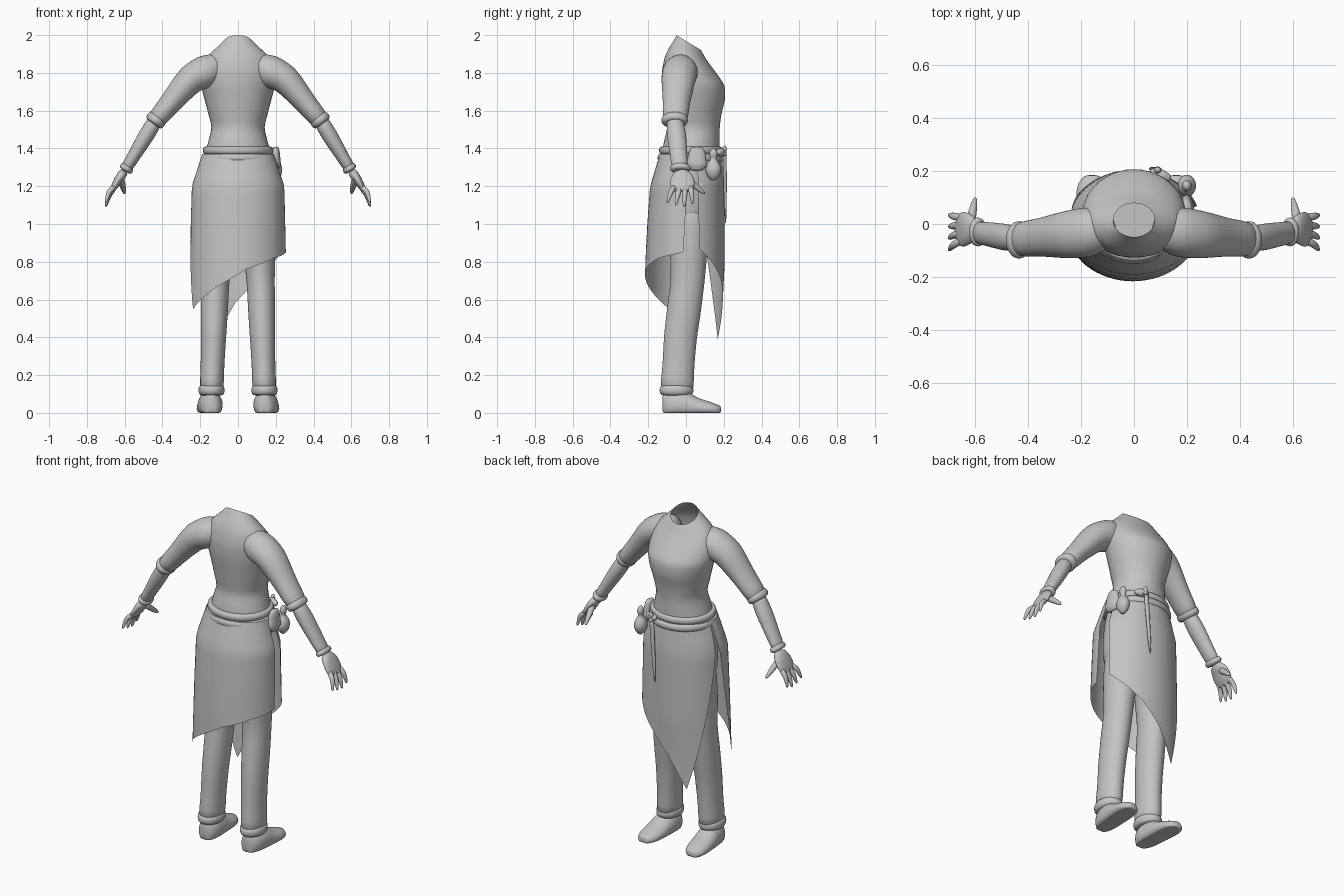
import bpy
import bmesh
from math import sin, cos, pi, radians
from mathutils import Vector

cube = bpy.data.objects.get("Cube")
if cube:
    bpy.data.objects.remove(cube, do_unlink=True)

grey = bpy.data.materials.new("plain grey")
grey.use_nodes = True
grey.diffuse_color = (.55, .55, .55, 1)
grey.node_tree.nodes["Principled BSDF"].inputs["Base Color"].default_value = grey.diffuse_color


def finish(name, bm, mirror=False, rounded=True):
    """Turn a bmesh into a smooth-shaded object, optionally mirrored across x."""
    for face in bm.faces:
        face.smooth = True
    mesh = bpy.data.meshes.new(name)
    bm.to_mesh(mesh)
    bm.free()
    mesh.materials.append(grey)
    part = bpy.data.objects.new(name, mesh)
    bpy.context.collection.objects.link(part)
    if mirror:
        part.modifiers.new("mirror", "MIRROR").use_mirror_merge = False
    if rounded:
        part.modifiers.new("rounding", "SUBSURF").levels = 1


def skin(name, rings, mirror=False, open_top=False):
    """Bridge a list of closed point rings and cap the ends."""
    bm = bmesh.new()
    rows = [[bm.verts.new(point) for point in ring] for ring in rings]
    for low, high in zip(rows, rows[1:]):
        for i in range(len(low)):
            bm.faces.new((low[i - 1], low[i], high[i], high[i - 1]))
    bm.faces.new(rows[0])
    if not open_top:
        bm.faces.new(rows[-1])
    bmesh.ops.recalc_face_normals(bm, faces=bm.faces[:])
    finish(name, bm, mirror)


def turn(sides=20):
    return [2 * pi * i / sides for i in range(sides)]


def oval(z, width, back, front, tilt=0):
    """Ring around the body axis; tilt lowers its front edge and raises its back."""
    middle, depth = (front + back) / 2, (front - back) / 2
    return [(width * cos(a), middle + depth * sin(a), z - tilt * sin(a)) for a in turn()]


def along(values, t):
    """Blend through evenly spaced numbers or vectors, t running from start to end."""
    place = min(max(t, 0), 1) * (len(values) - 1)
    i = min(int(place), len(values) - 2)
    return values[i] + (values[i + 1] - values[i]) * (place - i)


def tube(name, path, radii, wide=(1, 1), mirror=False):
    """Tube along a path; wide stretches the section front to back."""
    path = [Vector(point) for point in path]
    steps = 2 * (len(radii) - 1)
    spots = [along(path, i / steps) for i in range(steps + 1)]
    rings = []
    for i, spot in enumerate(spots):
        ahead = (spots[min(i + 1, steps)] - spots[max(i - 1, 0)]).normalized()
        guide = Vector((0, 1, 0)) if abs(ahead.y) < .8 else Vector((0, 0, 1))
        side = (guide - ahead * guide.dot(ahead)).normalized()
        across = ahead.cross(side)
        r = along(radii, i / steps)
        stretch = along(wide, i / steps)
        rings.append([spot + side * r * stretch * cos(a) + across * r * sin(a) for a in turn()])
    skin(name, rings, mirror)


# Shirt with a narrow waist and an open, slanted neck
width = [.18, .16, .14, .16, .18, .2, .2, .17, .08]
front = [.18, .18, .18, .19, .21, .21, .16, .11, .08]
back = [.13, .12, .1, .11, .12, .13, .13, .11, .05]
shirt = []
for i in range(17):
    t = i / 16
    shirt.append(oval(1.36 + .6 * t, along(width, t), -along(back, t), along(front, t), .04 * t ** 6))
skin("shirt", shirt, open_top=True)

# Sleeves, forearms and their rolled ends
shoulder, upper_arm, elbow = (.08, -.02, 1.85), (.25, -.04, 1.77), (.45, -.06, 1.53)
wrist = (.6, -.03, 1.28)
tube("sleeves", [shoulder, upper_arm, elbow], [.06, .09, .08, .06, .05], (1, 1.3), True)
tube("sleeve_rolls", [(.42, -.06, 1.57), elbow], [.045, .055, .055, .045], (1.3, 1.3), True)
tube("forearms", [(.43, -.06, 1.56), wrist], [.04, .043, .036, .03], (1.1, 1.4), True)
tube("wrist_cuffs", [(.58, -.03, 1.31), wrist], [.03, .038, .038, .03], (1.4, 1.5), True)

# Hands with spread fingers
tube("palms", [wrist, (.63, -.02, 1.24), (.67, -.02, 1.17)], [.022, .025, .023, .02, .012], (1.5, 4), True)
for i, label in enumerate(("little", "ring", "middle", "index")):
    root, tip = .028 * i - .06, .045 * i - .1
    drop = 1.085 + .015 * abs(i - 1.7)
    knuckle = (.685, (root + tip) / 2, drop + .06)
    tube(label + "_fingers", [(.65, root, 1.2), knuckle, (.7, tip, drop)], [.015, .014, .006], mirror=True)
tube("thumbs", [(.62, 0, 1.24), (.6, .1, 1.16)], [.018, .017, .014, .006], mirror=True)

# Trousers with turned-up hems
tube("trouser_hips", [(0, 0, .92), (0, .02, 1.37)], [.1, .19, .195, .19, .17], (.8, .8))
ankle = (.14, -.05, .1)
tube("trouser_legs", [(.1, .02, 1.1), (.12, .01, .7), (.13, -.03, .4), ankle],
     [.09, .09, .075, .073, .068, .063, .065], (1.1, 1.4), True)
tube("trouser_hems", [(.14, -.05, .15), (.14, -.05, .09)], [.06, .07, .07, .06], (1.3, 1.3), True)

# Shoes: rounded outline, low toe, flat sole, toes turned slightly out
rings = []
for i in range(1, 14):
    t = (1 - cos(pi * i / 14)) / 2
    half = .067 * (1 - (2 * t - 1) ** 4) ** .5
    height = along([.1, .12, .12, .08, .06, .035], t)
    rings.append([(.14 + .02 * t + half * cos(a), .32 * t - .13, max(0, height * (.35 + .65 * sin(a))))
                  for a in turn()])
skin("shoes", rings, mirror=True)

# Wrap skirt: two open cloth panels lying on one flaring surface
flare = [.18, .245, .25, .255, .26, .26]
belly = [.185, .205, .205, .205, .195, .19]
seat = [.13, .19, .205, .215, .22, .22]


def panel(name, first_side, last_side, hem, columns=28, rows=16):
    """Each side gives its angle at the waist and at the hem, in degrees."""
    bm = bmesh.new()
    grid = []
    for row in range(rows + 1):
        v = row / rows
        start, end = along(first_side, v ** 1.5), along(last_side, v ** 1.5)
        line = []
        for column in range(columns + 1):
            u = column / columns
            z = 1.37 + (along(hem, u) - 1.37) * v
            angle = radians(start + (end - start) * u)
            depth = along(belly if sin(angle) > 0 else seat, 1.4 - z)
            line.append(bm.verts.new((along(flare, 1.4 - z) * cos(angle), depth * sin(angle), z)))
        grid.append(line)
    for high, low in zip(grid, grid[1:]):
        for i in range(columns):
            bm.faces.new((high[i], low[i], low[i + 1], high[i + 1]))
    finish(name, bm, rounded=False)


panel("skirt_front_panel", (18, 20), (168, 118), [.87, .79, .7, .58, .39])
panel("skirt_back_panel", (170, 204), (362, 356), [.55, .66, .76, .82, .85])

# Waist sash in two soft bands
for label, z, grow in (("upper", 1.39, 0), ("lower", 1.35, .008)):
    band = []
    for i in range(7):
        a = pi * i / 6
        bulge = grow + .016 * sin(a)
        band.append(oval(z - .022 * cos(a), .174 + bulge, -.13 - bulge, .18 + bulge))
    skin(label + "_sash", band)

# Pouches and knot on the sash
tube("flat_pouch", [(.2, .06, 1.41), (.2, .055, 1.28)], [.015, .022, .025, .028, .015], (2, 2))
tube("round_pouch", [(.2, .145, 1.4), (.2, .145, 1.23)], [.01, .02, .012, .03, .036, .03, .01], (1.2, 1.2))
tube("sash_knot", [(.14, .17, 1.38), (.06, .2, 1.38)], [.01, .022, .022, .01])

# Knife in its narrow sheath
tube("knife_sheath", [(.085, .205, 1.37), (.06, .21, 1)], [.014, .014, .012, .01, .003], (.7, .7))
tube("knife_handle", [(.09, .2, 1.36), (.09, .205, 1.415)], [.02, .011, .014, .006])
